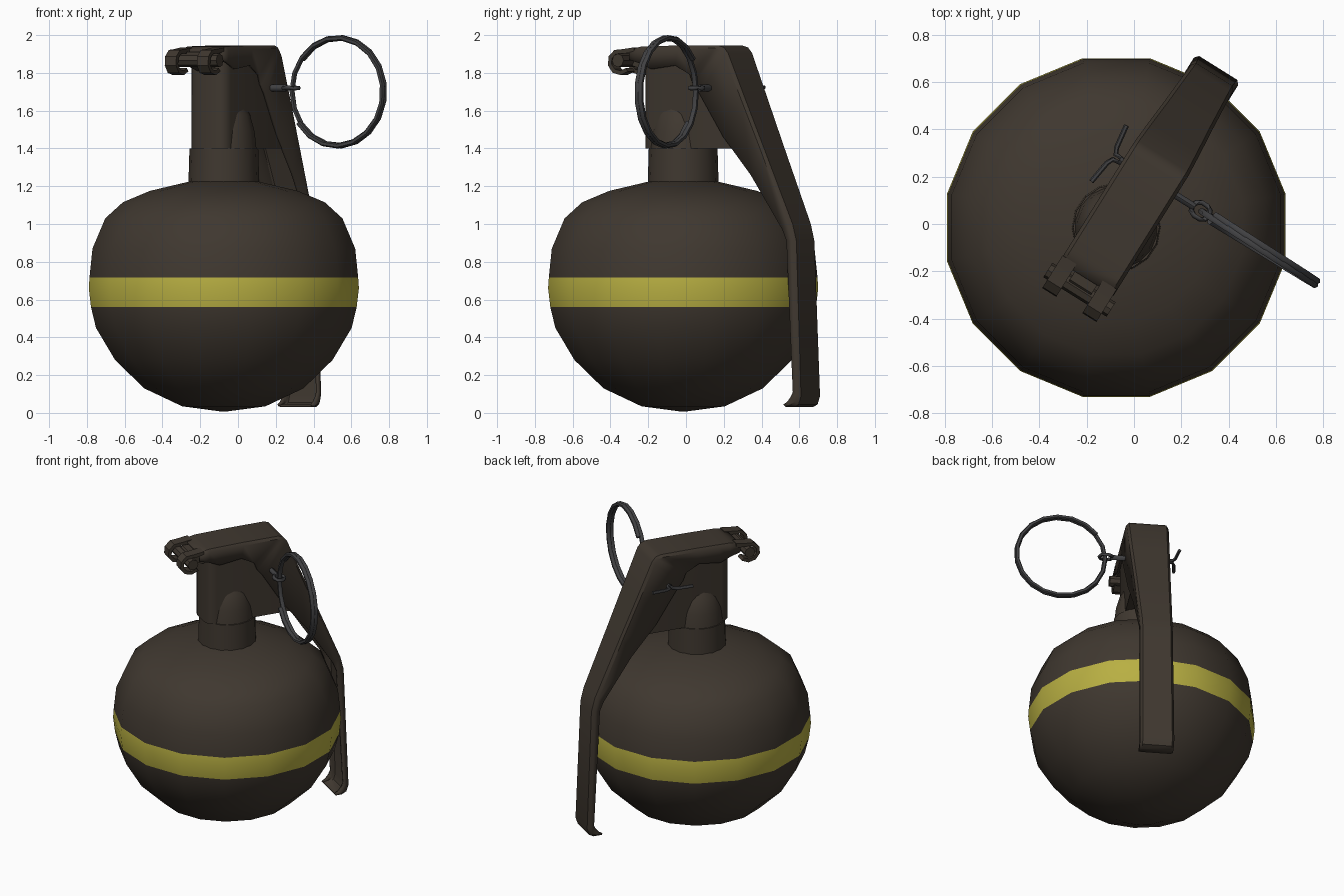
import bpy, bmesh, math
from mathutils import Matrix, Vector

if "Cube" in bpy.data.objects:
    bpy.data.objects.remove(bpy.data.objects["Cube"])

CENTRE = Matrix.Translation((-0.075, -0.015, 0))
# the head and lever are turned about the body axis: local x = across, local y = towards the lever
HEAD = CENTRE @ Matrix.Rotation(math.radians(-32), 4, 'Z')


def material(name, col):
    m = bpy.data.materials.new(name)
    m.diffuse_color = (*col, 1)
    m.use_nodes = True
    m.node_tree.nodes["Principled BSDF"].inputs["Base Color"].default_value = m.diffuse_color
    return m


BROWN = material("dark_brown", (0.050, 0.039, 0.029))
YELLOW = material("band_yellow", (0.48, 0.43, 0.055))
STEEL = material("dark_steel", (0.052, 0.052, 0.055))


def finish(name, bm, frame, mats, angle=35):
    bmesh.ops.recalc_face_normals(bm, faces=bm.faces)
    bm.transform(frame)
    me = bpy.data.meshes.new(name)
    bm.to_mesh(me)
    bm.free()
    for m in mats:
        me.materials.append(m)
    ob = bpy.data.objects.new(name, me)
    bpy.context.collection.objects.link(ob)
    bpy.ops.object.select_all(action='DESELECT')
    ob.select_set(True)
    bpy.context.view_layer.objects.active = ob
    bpy.ops.object.shade_smooth_by_angle(angle=math.radians(angle))
    return ob


def lathe(bm, profile, sides, offset):
    rings = []
    for r, z in profile:
        rings.append([bm.verts.new((r * math.cos(offset + math.tau * i / sides),
                                    r * math.sin(offset + math.tau * i / sides), z))
                      for i in range(sides)])
    for a, b in zip(rings, rings[1:]):
        for i in range(sides):
            j = (i + 1) % sides
            bm.faces.new((a[i], a[j], b[j], b[i]))
    bm.faces.new(rings[0])
    bm.faces.new(rings[-1])


def extrude_side(bm, outline, x0, x1):
    """Extrude a (y, z) outline across x."""
    a = [bm.verts.new((x0, y, z)) for y, z in outline]
    b = [bm.verts.new((x1, y, z)) for y, z in outline]
    bm.faces.new(a)
    bm.faces.new(b)
    for i in range(len(a)):
        j = (i + 1) % len(a)
        bm.faces.new((a[i], a[j], b[j], b[i]))


def tube(bm, path, radius, sides=6, closed=False):
    pts = [Vector(p) for p in path]
    n = len(pts)
    rings = []
    for i, p in enumerate(pts):
        prev = pts[i - 1] if (i or closed) else p
        nxt = pts[(i + 1) % n] if (i < n - 1 or closed) else p
        t = (nxt - prev).normalized()
        ref = Vector((0, 0, 1)) if abs(t.z) < 0.9 and abs(t.y) > 0.3 else Vector((0, 1, 0))
        if n > 20:
            ref = Vector((0, 1, 0))
        s = t.cross(ref).normalized()
        q = s.cross(t)
        rings.append([bm.verts.new(p + radius * (math.cos(math.tau * k / sides) * s
                                                 + math.sin(math.tau * k / sides) * q))
                      for k in range(sides)])
    for i in range(n if closed else n - 1):
        a, b = rings[i], rings[(i + 1) % n]
        for k in range(sides):
            m = (k + 1) % sides
            bm.faces.new((a[k], a[m], b[m], b[k]))
    if not closed:
        bm.faces.new(rings[0])
        bm.faces.new(rings[-1])


# round body with painted band
bm = bmesh.new()
lathe(bm, [(0.02, 0.008), (0.225, 0.035), (0.43, 0.13), (0.587, 0.28), (0.69, 0.45),
           (0.717, 0.56), (0.729, 0.66), (0.725, 0.718), (0.709, 0.87), (0.64, 1.03),
           (0.545, 1.115), (0.40, 1.175), (0.185, 1.225)], 16, math.radians(11.25))
for f in bm.faces:
    f.material_index = 1 if 0.56 < f.calc_center_median().z < 0.718 else 0
finish("body", bm, CENTRE, [BROWN, YELLOW], 40)

# neck
bm = bmesh.new()
lathe(bm, [(0.188, 1.20), (0.182, 1.40)], 16, 0)
finish("neck", bm, CENTRE, [BROWN])

# tapered shoulder showing as an arch on each side of the housing
bm = bmesh.new()
lathe(bm, [(0.175, 1.40), (0.165, 1.49), (0.14, 1.58), (0.10, 1.64)], 16, 0)
finish("fuse_shoulder", bm, HEAD, [BROWN])

# fuse housing with rounded front corners
bm = bmesh.new()
extrude_side(bm, [(-0.185, 1.40), (0.40, 1.40), (0.43, 1.46), (0.29, 1.80), (0.29, 1.91),
                  (-0.185, 1.91)], -0.112, 0.122)
front = [e for e in bm.edges if all(v.co.y < -0.1 for v in e.verts)
         and abs(e.verts[0].co.z - e.verts[1].co.z) > 0.3]
bmesh.ops.bevel(bm, geom=front, offset=0.06, segments=3, profile=0.5, affect='EDGES')
finish("fuse_housing", bm, HEAD, [BROWN])

# hinge lug at the front of the housing
bm = bmesh.new()
extrude_side(bm, [(-0.15, 1.80), (-0.29, 1.84), (-0.32, 1.87), (-0.29, 1.91), (-0.15, 1.915)],
             -0.05, 0.06)
finish("hinge_lug", bm, HEAD, [BROWN])

# hinge pin
bm = bmesh.new()
tube(bm, [(-0.15, -0.305, 1.866), (0.165, -0.305, 1.866)], 0.036, 8)
finish("hinge_pin", bm, HEAD, [BROWN])

# two curled lever hooks around the hinge pin
for side, x in (("left", -0.095), ("right", 0.105)):
    arc = [math.radians(a) for a in (75, 115, 155, 195, 235, 275, 315)]
    outer = [(-0.31 + 0.075 * math.cos(a), 1.858 + 0.07 * math.sin(a)) for a in arc]
    inner = [(-0.31 + 0.052 * math.cos(a), 1.858 + 0.047 * math.sin(a)) for a in arc]
    bm = bmesh.new()
    extrude_side(bm, [(-0.22, 1.935)] + outer + inner[::-1] + [(-0.22, 1.905)],
                 x - 0.035, x + 0.035)
    finish("lever_hook_" + side, bm, HEAD, [BROWN])

# safety lever: U channel lofted along stations
# (outer y, outer z, flange y, flange z, half width)
stations = [(-0.25, 1.925, -0.25, 1.87, 0.135), (-0.18, 1.94, -0.18, 1.85, 0.135),
            (-0.10, 1.942, -0.11, 1.82, 0.135), (0.06, 1.945, 0.04, 1.84, 0.135),
            (0.30, 1.945, 0.13, 1.79, 0.135), (0.335, 1.935, 0.15, 1.74, 0.135),
            (0.36, 1.905, 0.19, 1.69, 0.135), (0.455, 1.68, 0.335, 1.46, 0.128),
            (0.57, 1.41, 0.50, 1.26, 0.118), (0.745, 1.00, 0.69, 0.97, 0.106),
            (0.768, 0.91, 0.715, 0.91, 0.105), (0.80, 0.09, 0.758, 0.11, 0.110),
            (0.785, 0.045, 0.745, 0.085, 0.110), (0.755, 0.03, 0.725, 0.06, 0.110),
            (0.71, 0.03, 0.70, 0.045, 0.110)]
bm = bmesh.new()
rows = []
for oy, oz, iy, iz, w in stations:
    dy, dz = (iy - oy), (iz - oz)
    c = min(0.02 / math.hypot(dy, dz), 0.4)        # small rounded corner
    half = [(w - 0.015, oy, oz), (w, oy + c * dy, oz + c * dz), (w, iy, iz)]
    pts = [(-x, y, z) for x, y, z in half[::-1]] + half
    rows.append([bm.verts.new((x + 0.008, y, z)) for x, y, z in pts])
for a, b in zip(rows, rows[1:]):
    for k in range(5):
        bm.faces.new((a[k], a[k + 1], b[k + 1], b[k]))
lever = finish("safety_lever", bm, HEAD, [BROWN], 40)
sol = lever.modifiers.new("sheet", 'SOLIDIFY')
sol.thickness = 0.016
# the sheet grows towards the inside of the channel
outward = HEAD.to_3x3() @ Vector((0, 1, 0))
back = max(lever.data.polygons, key=lambda p: p.area * abs(p.normal.dot(outward)))
sol.offset = -1 if back.normal.dot(outward) > 0 else 1

# split pull ring, a flat double coil
bm = bmesh.new()
turns, n = 1.8, 34
path = []
for i in range(n + 1):
    t = i / n
    a = math.radians(215) + turns * math.tau * t
    path.append((0.556 + 0.286 * math.cos(a), 0.249 + 0.034 * (t - 0.5), 1.70 + 0.286 * math.sin(a)))
tube(bm, path, 0.015)
finish("pull_ring", bm, HEAD, [STEEL], 60)

# cotter pin: eye, shaft and two spread legs
bm = bmesh.new()
tube(bm, [(0.265 + 0.042 * math.cos(math.tau * i / 10), 0.249 + 0.034 * math.sin(math.tau * i / 10), 1.72)
          for i in range(10)], 0.012, 6, True)
tube(bm, [(0.235, 0.249, 1.72), (-0.14, 0.249, 1.72)], 0.018)
for s in (-1, 1):
    tube(bm, [(-0.12, 0.249 + 0.006 * s, 1.72), (-0.165, 0.249 + 0.012 * s, 1.72),
              (-0.178, 0.249 + 0.04 * s, 1.72), (-0.192, 0.249 + 0.14 * s, 1.725)], 0.011)
finish("cotter_pin", bm, HEAD, [STEEL], 60)
